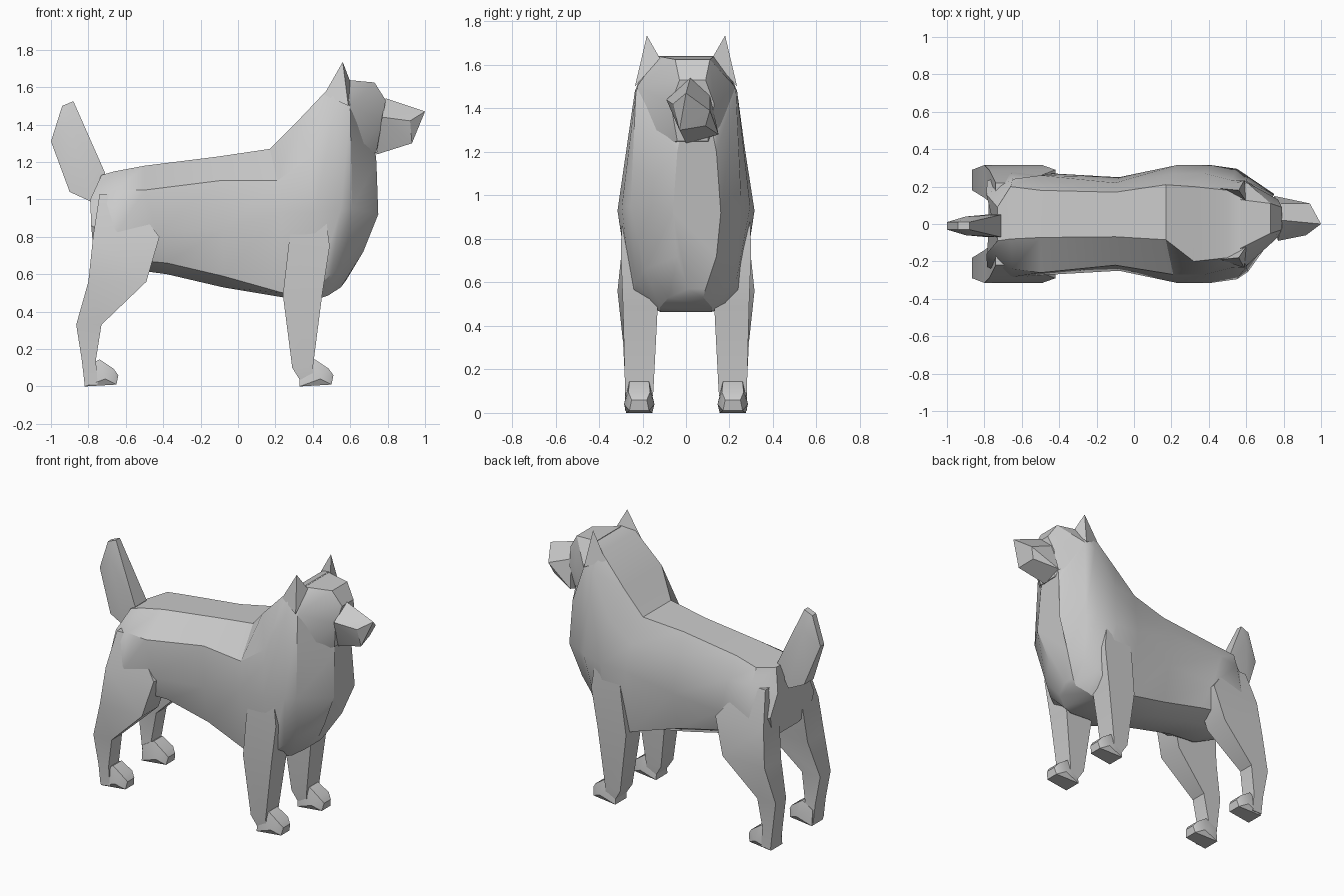
import bpy
import bmesh
import math

default_cube = bpy.data.objects.get("Cube")
if default_cube:
    bpy.data.objects.remove(default_cube, do_unlink=True)

# Single coat colour
coat = bpy.data.materials.new("coat_grey")
coat.use_nodes = True
coat_colour = (0.6, 0.6, 0.6, 1)
coat.diffuse_color = coat_colour
coat.node_tree.nodes["Principled BSDF"].inputs["Base Color"].default_value = coat_colour


def finish(name, bm):
    """Turn a bmesh into a shaded object with the coat material."""
    bmesh.ops.recalc_face_normals(bm, faces=bm.faces)
    mesh = bpy.data.meshes.new(name)
    bm.to_mesh(mesh)
    bm.free()
    mesh.materials.append(coat)
    obj = bpy.data.objects.new(name, mesh)
    bpy.context.collection.objects.link(obj)
    bpy.ops.object.select_all(action="DESELECT")
    obj.select_set(True)
    bpy.context.view_layer.objects.active = obj
    bpy.ops.object.shade_smooth_by_angle(angle=math.radians(30))
    return obj


def loft(name, rings):
    """Skin a closed shape through rings that share a point count."""
    bm = bmesh.new()
    loops = [[bm.verts.new(point) for point in ring] for ring in rings]
    for lower, upper in zip(loops, loops[1:]):
        count = len(lower)
        for i in range(count):
            j = (i + 1) % count
            bm.faces.new((lower[i], lower[j], upper[j], upper[i]))
    bm.faces.new(loops[0])
    bm.faces.new(loops[-1])
    return finish(name, bm)


def hull(name, points):
    """Wrap points in a faceted convex shell."""
    bm = bmesh.new()
    for point in points:
        bm.verts.new(point)
    result = bmesh.ops.convex_hull(bm, input=bm.verts)
    loose = {v for v in result["geom_interior"] if isinstance(v, bmesh.types.BMVert)}
    bmesh.ops.delete(bm, geom=list(loose), context="VERTS")
    return finish(name, bm)


def both_sides(points, shift=0):
    """Pair every point with its reflection across the long axis."""
    return [(x, side * y + shift, z) for x, y, z in points for side in (1, -1)]


def body_ring(half, spine=1, shift=0):
    """Close a half section, back to belly; spine narrows the right back edge."""
    mirrored = [(x, -y, z) for x, y, z in reversed(half)]
    x, y, z = mirrored[-1]
    mirrored[-1] = (x, y * spine, z)
    return [(x, y + shift, z) for x, y, z in list(half) + mirrored]


def leg_ring(x_back, x_front, y_in, y_out, z, side):
    """Make a level four-cornered leg section on one side."""
    return [(x_back, side * y_in, z), (x_front, side * y_in, z),
            (x_front, side * y_out, z), (x_back, side * y_out, z)]


# Trunk: rump, loin and ribs
rump = (-.73, .09, 1.13), (-.79, .16, 1), (-.785, .23, .86), (-.775, .2, .75), (-.76, .1, .7)
trunk = [
    [(-.66, .2, 1.15), (-.65, .24, 1.05), (-.66, .285, .8), (-.6, .24, .68), (-.6, .12, .63)],
    [(-.5, .18, 1.18), (-.5, .26, 1.05), (-.43, .27, .82), (-.38, .2, .66), (-.38, .1, .6)],
    [(-.1, .17, 1.23), (-.1, .22, 1.1), (-.08, .25, .84), (-.08, .2, .59), (-.08, .1, .53)],
    [(.17, .21, 1.27), (.21, .27, 1.1), (.23, .315, .93), (.24, .25, .5), (.25, .12, .475)],
]
# Shoulders and neck, with sections leaning forward
ruff = [
    [(.32, .2, 1.42), (.38, .27, 1.22), (.41, .315, .93), (.42, .25, .53), (.42, .12, .465)],
    [(.5, .18, 1.61), (.52, .235, 1.48), (.55, .295, .95), (.5, .23, .6), (.48, .12, .485)],
    [(.58, .14, 1.64), (.6, .23, 1.48), (.61, .255, .95), (.57, .19, .66), (.55, .08, .53)],
]
# Breast plate, turned slightly to the left
breast = (.73, .07, 1.3), (.74, .09, 1.2), (.75, .11, .92), (.67, .09, .72), (.58, .04, .57)
loft("body", [body_ring(rump)]
     + [body_ring(half, spine=.4) for half in trunk]
     + [body_ring(half) for half in ruff]
     + [body_ring(breast, shift=.05)])

# Head: broad skull running down to a narrower jaw
skull = both_sides([(.57, .13, 1.64), (.6, .225, 1.5), (.59, .19, 1.2)])
face = both_sides([(.73, .08, 1.625), (.79, .06, 1.53), (.77, .1, 1.42),
                   (.7, .14, 1.45), (.74, .07, 1.25)], shift=.03)
hull("head", skull + face)
hull("muzzle", [
    (1, 0, 1.47), (.79, .02, 1.54), (.77, .11, 1.46), (.77, -.09, 1.44),
    (.75, .15, 1.28), (.74, 0, 1.24), (.94, .11, 1.39), (.92, -.06, 1.42),
    (.93, -.03, 1.3), (.91, .09, 1.32)])

# Upright tail, flattened sideways
hull("tail", both_sides([
    (-.71, .06, 1.14), (-.79, .06, .99), (-.9, .05, 1.04),
    (-1, .02, 1.31), (-.9, .05, 1.4), (-.94, .02, 1.5), (-.88, .02, 1.525)], shift=-.01))

# Leg stations, from the ground up: back x, front x, inner y, outer y, z
front_stations = [
    (.34, .4, .16, .27, .02), (.29, .4, .15, .28, .1),
    (.24, .45, .13, .29, .49), (.27, .49, .12, .3, .75), (.3, .46, .1, .29, .98)]
hind_stations = [
    (-.82, -.75, .17, .28, .01), (-.835, -.76, .17, .28, .14),
    (-.865, -.73, .18, .29, .33), (-.8, -.49, .14, .315, .56),
    (-.775, -.42, .12, .29, .8), (-.74, -.6, .08, .22, 1.03)]
# Half paw outline: x from heel, half width, z
paw_shape = [
    (0, .06, 0), (0, .05, .1), (.08, .045, .145), (.11, .07, .04),
    (.17, .045, .01), (.18, .035, .06), (.155, .05, .095)]

for side, side_name in ((1, "left"), (-1, "right")):
    for end, stations, heel in (("front", front_stations, .33),
                                ("hind", hind_stations, -.82)):
        rings = [leg_ring(*station, side) for station in stations]
        loft(f"{side_name}_{end}_leg", rings)
        paw = both_sides(paw_shape, shift=.215 * side)
        hull(f"{side_name}_{end}_paw", [(heel + x, y, z) for x, y, z in paw])
    # Pointed ear growing out of the neck
    ear = [(.56, .18, 1.735), (.46, .19, 1.56), (.59, .235, 1.5), (.6, .12, 1.63)]
    hull(f"{side_name}_ear", [(x, side * y, z) for x, y, z in ear])
